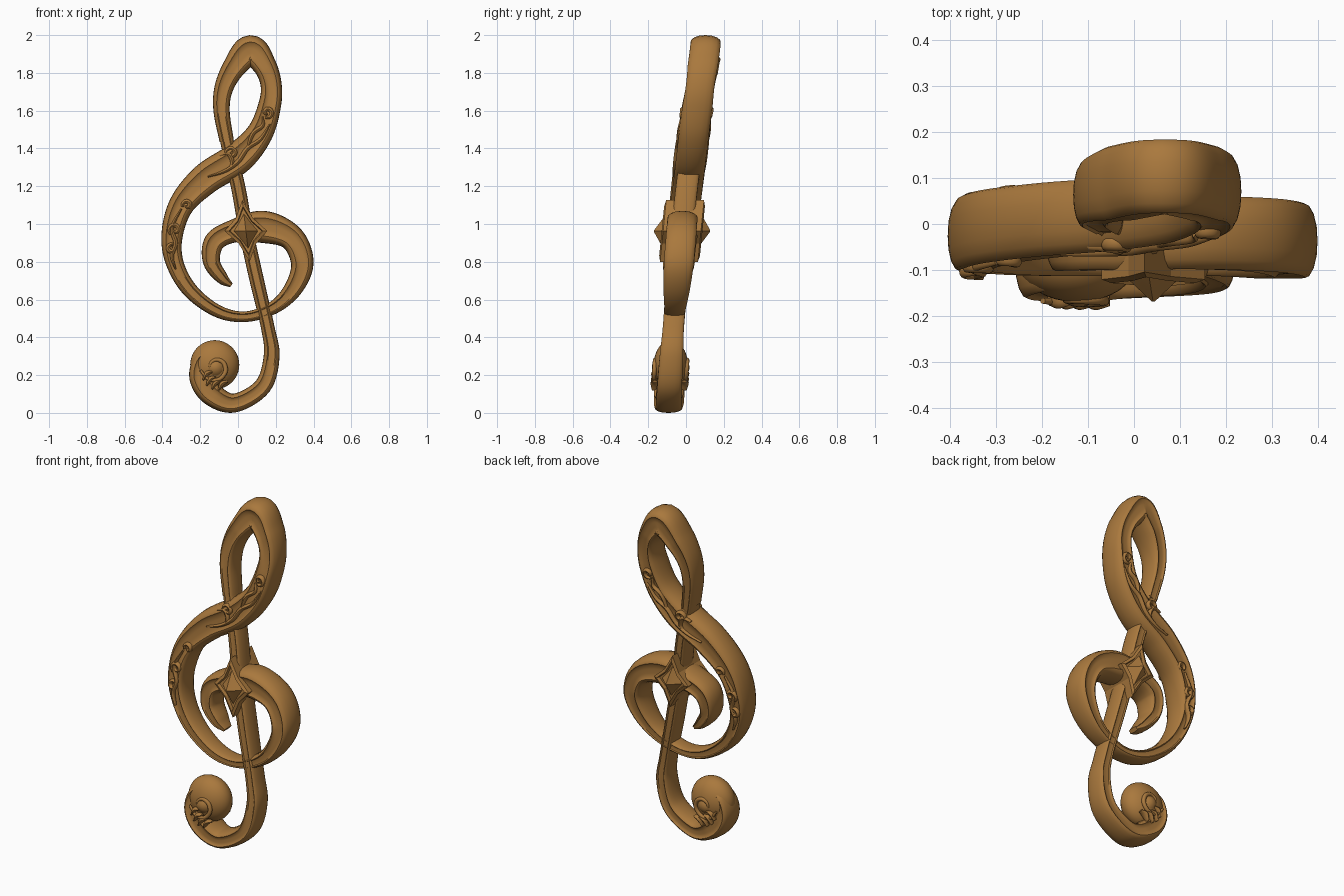
import bpy, bmesh, math
from mathutils import Vector

cube = bpy.data.objects.get("Cube")
if cube:
    bpy.data.objects.remove(cube, do_unlink=True)

bronze = bpy.data.materials.new("warm_bronze")
bronze.use_nodes = True
colour = (0.40, 0.19, 0.047, 1)
bronze.diffuse_color = colour
bronze.node_tree.nodes["Principled BSDF"].inputs["Base Color"].default_value = colour


def lean(z):
    """Depth of the centre plane, which tips back towards the top."""
    return -0.095 + 0.05 * z + 0.028 * z * z


def finish(name, bm, angle=40):
    bmesh.ops.recalc_face_normals(bm, faces=bm.faces)
    mesh = bpy.data.meshes.new(name)
    bm.to_mesh(mesh)
    bm.free()
    mesh.materials.append(bronze)
    obj = bpy.data.objects.new(name, mesh)
    bpy.context.collection.objects.link(obj)
    bpy.ops.object.select_all(action='DESELECT')
    obj.select_set(True)
    bpy.context.view_layer.objects.active = obj
    bpy.ops.object.shade_smooth_by_angle(angle=math.radians(angle))
    return obj


def spline(points, steps):
    """Catmull-Rom interpolation through (x, z, half width) points."""
    pts = [Vector(p) for p in points]
    pts = [2 * pts[0] - pts[1]] + pts + [2 * pts[-1] - pts[-2]]
    out = []
    for a, b, c, d in zip(pts, pts[1:], pts[2:], pts[3:]):
        for i in range(steps):
            t = i / steps
            out.append(0.5 * (2 * b + (c - a) * t + (2 * a - 5 * b + 4 * c - d) * t ** 2
                              + (3 * b - a - 3 * c + d) * t ** 3))
    out.append(pts[-2])
    return out


def sweep(bm, points, section, depth, offset=0, steps=8):
    path = spline(points, steps)
    rings = []
    for i, p in enumerate(path):
        t = path[min(i + 1, len(path) - 1)] - path[max(i - 1, 0)]
        n = Vector((t.y, -t.x)).normalized()
        w = max(p.z, 0.003)
        rings.append([bm.verts.new((p.x + n.x * u * w, lean(p.y) + offset + v * depth(w),
                                    p.y + n.y * u * w)) for u, v in section])
    count = len(section)
    for a, b in zip(rings, rings[1:]):
        for k in range(count):
            m = (k + 1) % count
            bm.faces.new((a[k], a[m], b[m], b[k]))
    bm.faces.new(rings[0])
    bm.faces.new(rings[-1])


# Cross-sections: a band with a rounded rim and sunk panels, and a plain round
quarter = [(1, 0), (0.97, 0.4), (0.86, 0.74), (0.7, 0.95), (0.56, 1), (0.42, 0.9), (0.15, 0.88)]
half = quarter + [(-u, v) for u, v in reversed(quarter)]
band = half + [(u, -v) for u, v in reversed(half[1:-1])]
round_section = [(math.cos(k * math.pi / 6), math.sin(k * math.pi / 6)) for k in range(12)]


def band_depth(w):
    return min(0.08, 0.02 + w)


# Main ribbon: inner hook, round the big bowl, up the diagonal to the peak
ribbon = [
    (-.035, .675, .012), (-.085, .715, .033), (-.14, .8, .045), (-.125, .905, .055),
    (-.03, .96, .06), (.13, .985, .085), (.28, .93, .068), (.34, .8, .06),
    (.3, .67, .05), (.2, .565, .036), (.05, .51, .028), (-.1, .535, .033),
    (-.245, .64, .04), (-.33, .78, .046), (-.35, .93, .056), (-.3, 1.1, .067),
    (-.17, 1.24, .083), (0, 1.35, .085), (.115, 1.48, .07), (.168, 1.63, .06),
    (.175, 1.74, .056), (.14, 1.84, .063), (.066, 1.918, .082), (-.02, 1.83, .062),
    (-.075, 1.72, .05), (-.087, 1.6, .043), (-.06, 1.44, .038)]
bm = bmesh.new()
sweep(bm, ribbon, band, band_depth)
finish("ribbon_band", bm)

# Stem and lower hook
stem = [
    (-.07, 1.5, .036), (-.05, 1.4, .036), (0, 1.2, .038), (.045, .95, .038),
    (.1, .7, .038), (.158, .45, .036), (.178, .3, .042), (.13, .14, .046),
    (-.02, .052, .05), (-.14, .1, .062), (-.2, .19, .058), (-.18, .28, .05), (-.12, .3, .03)]
bm = bmesh.new()
sweep(bm, stem, band, band_depth)
finish("stem_and_hook", bm)


# Bulb at the end of the hook, with a smaller raised boss through it
def bulb(name, x, z, radius, thick):
    bm = bmesh.new()
    bmesh.ops.create_uvsphere(bm, u_segments=32, v_segments=20, radius=1)
    for v in bm.verts:
        height = z + v.co.z * radius
        v.co = (x + v.co.x * radius, lean(z) + v.co.y * thick, height)
    finish(name, bm, 60)


bulb("hook_bulb", -.123, .255, .13, .09)
bulb("bulb_boss", -.12, .24, .07, .1)

# Four-pointed star with a pyramid on each side
bm = bmesh.new()
star_z = 0.963
levels = [(.148, .03), (.098, .5), (.09, .56), (.09, .74), (.108, .8), (.1, 1)]
levels += [(-d, s) for d, s in reversed(levels)]
rings = []
for d, s in levels:
    ring = []
    for k in range(8):
        a = k * math.pi / 4
        pinch = (0.58 if s > 0.6 else 0.68) if k % 2 else 1
        dx, dz = 0.113 * s * pinch * math.cos(a), 0.163 * s * pinch * math.sin(a)
        ring.append(bm.verts.new((0.042 + dx - 0.12 * dz, lean(star_z) + d + 0.1 * dz, star_z + dz)))
    rings.append(ring)
for a, b in zip(rings, rings[1:]):
    for k in range(8):
        m = (k + 1) % 8
        bm.faces.new((a[k], a[m], b[m], b[k]))
bm.faces.new(rings[0])
bm.faces.new(rings[-1])
finish("star_ornament", bm, 15)


# Relief vines and scrolls, the same on front and back
def scroll(x, z, radius, start, turns):
    """Points of a tapering spiral that winds inwards."""
    out = []
    for i in range(9):
        t = i / 8
        a = math.radians(start) + turns * math.tau * t
        r = radius * (1 - 0.75 * t)
        out.append((x + r * math.cos(a), z + r * math.sin(a), 0.004 + 0.008 * math.sin(math.pi * (0.1 + 0.9 * t))))
    return out


vines = [
    [(-.16, 1.25, .004), (-.07, 1.28, .009), (0, 1.33, .012), (.05, 1.4, .012), (.12, 1.45, .01), (.17, 1.53, .004)],
    [(-.1, 1.36, .004), (-.05, 1.37, .012), (-.03, 1.32, .01), (-.06, 1.28, .004)],
    [(.05, 1.4, .006), (.08, 1.48, .012), (.13, 1.52, .01), (.13, 1.57, .004)],
    [(-.33, .76, .004), (-.35, .83, .01), (-.33, .9, .012), (-.35, .98, .01), (-.3, 1.08, .004)],
    scroll(-.035, 1.375, .032, 200, -1.1),
    scroll(.155, 1.59, .03, 250, 1.1),
    scroll(-.335, .97, .033, 230, -1.1),
    scroll(-.35, .87, .026, 60, 1.1),
    scroll(-.27, 1.1, .026, 200, -1),
]
bm = bmesh.new()
for side in (-1, 1):
    for vine in vines:
        sweep(bm, vine, round_section, lambda w: 0.006 + w, side * 0.071, 5)
finish("relief_vines", bm)

# Leaf fronds where the hook rolls into the bulb
bm = bmesh.new()
for side in (-1, 1):
    for i in range(4):
        a = math.radians(200 + 25 * i)
        x, z = -.11 + .08 * math.cos(a), .2 + .08 * math.sin(a)
        frond = [(x, z, .004), (x + .02, z + .035, .013), (x + .05, z + .045, .005)]
        sweep(bm, frond, round_section, lambda w: 0.01 + w, side * 0.078, 5)
    sweep(bm, scroll(-.12, .24, .08, 190, 1.1), round_section, lambda w: w, side * 0.085, 5)
finish("bulb_fronds", bm)
